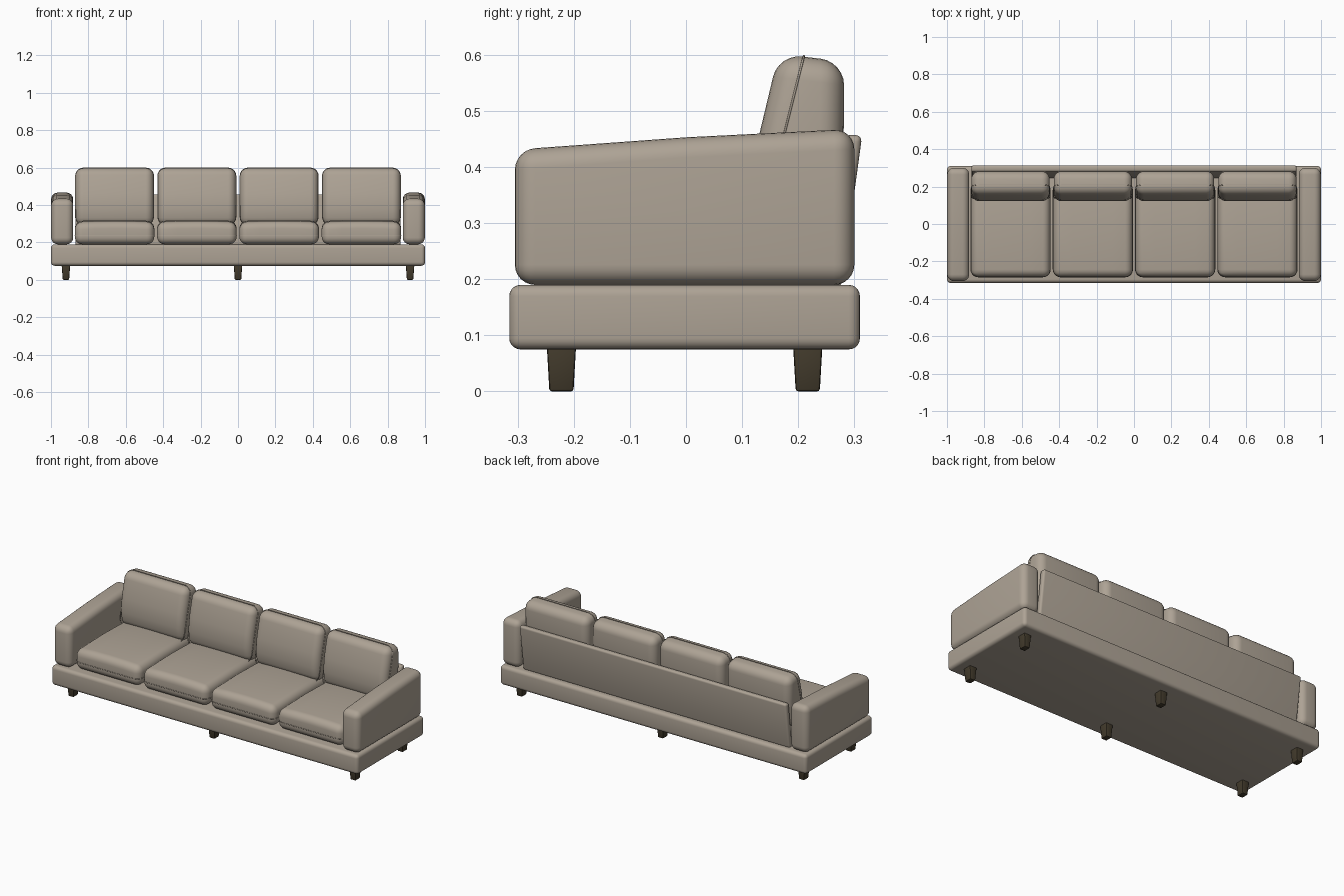
import bpy, bmesh, math

if "Cube" in bpy.data.objects:
    bpy.data.objects.remove(bpy.data.objects["Cube"], do_unlink=True)


def make_material(name, rgb):
    mat = bpy.data.materials.new(name)
    mat.use_nodes = True
    mat.diffuse_color = (*rgb, 1)
    bsdf = mat.node_tree.nodes["Principled BSDF"]
    bsdf.inputs["Base Color"].default_value = (*rgb, 1)
    bsdf.inputs["Roughness"].default_value = 0.8
    return mat


fabric = make_material("beige fabric", (0.42, 0.365, 0.30))
wood = make_material("dark wood", (0.055, 0.043, 0.025))


def finish(name, bm, mat, bevel, segments):
    """Turn a bmesh into a bevelled, smoothly shaded object."""
    bmesh.ops.recalc_face_normals(bm, faces=bm.faces)
    mesh = bpy.data.meshes.new(name)
    bm.to_mesh(mesh)
    bm.free()
    mesh.materials.append(mat)
    obj = bpy.data.objects.new(name, mesh)
    bpy.context.collection.objects.link(obj)
    mod = obj.modifiers.new("rounded edges", "BEVEL")
    mod.width = bevel
    mod.segments = segments
    mod.limit_method = "ANGLE"
    mod.angle_limit = math.radians(35)
    bpy.ops.object.select_all(action="DESELECT")
    obj.select_set(True)
    bpy.context.view_layer.objects.active = obj
    bpy.ops.object.modifier_apply(modifier=mod.name)
    bpy.ops.object.shade_smooth_by_angle(angle=math.radians(40))
    return obj


def prism(name, profile, x_mid, width, bevel, segments=6, crown=0):
    """Sweep a (y, z) profile along x; crown lifts the middle of the top."""
    bm = bmesh.new()
    z_mid = sum(z for y, z in profile) / len(profile)
    steps = 4 if crown else 1
    rings = []
    for i in range(steps + 1):
        u = 2 * i / steps - 1
        lift = crown * (1 - u * u)
        rings.append([bm.verts.new((x_mid + u * width / 2, y, z + (lift if z > z_mid else 0)))
                      for y, z in profile])
    n = len(profile)
    for a, b in zip(rings, rings[1:]):
        for j in range(n):
            k = (j + 1) % n
            bm.faces.new((a[j], a[k], b[k], b[j]))
    bm.faces.new(rings[0])
    bm.faces.new(rings[-1])
    return finish(name, bm, fabric, bevel, segments)


def seam(name, half_a, half_b, radius, place):
    """Thin piping around a rounded rectangle, put in space by place(a, b)."""
    points = []
    for corner, (sa, sb) in enumerate(((1, 1), (-1, 1), (-1, -1), (1, -1))):
        for i in range(6):
            t = math.radians(90 * corner + 18 * i)
            points.append(place(sa * (half_a - radius) + radius * math.cos(t),
                                sb * (half_b - radius) + radius * math.sin(t)))
    curve = bpy.data.curves.new(name, "CURVE")
    curve.dimensions = "3D"
    curve.bevel_depth = 0.002
    curve.bevel_resolution = 1
    spline = curve.splines.new("POLY")
    spline.points.add(len(points) - 1)
    for p, co in zip(spline.points, points):
        p.co = (*co, 1)
    spline.use_cyclic_u = True
    curve.materials.append(fabric)
    bpy.context.collection.objects.link(bpy.data.objects.new(name, curve))


# Plinth and leaning back panel
prism("base", [(-0.315, 0.075), (0.31, 0.075), (0.31, 0.19), (-0.315, 0.19)], 0, 2, 0.02, 5)
prism("back_panel", [(0.245, 0.185), (0.277, 0.185), (0.314, 0.457), (0.28, 0.457)],
      0, 1.74, 0.012, 4)

# Arms, rising towards the back
arm_profile = [(-0.305, 0.19), (0.3, 0.19), (0.3, 0.468), (0.0, 0.453), (-0.305, 0.431)]
for side, x in (("right", -0.94), ("left", 0.94)):
    prism(side + "_arm", arm_profile, x, 0.118, 0.036)

# Seat and back cushions with piping
seat_profile = [(-0.283, 0.19), (0.22, 0.19), (0.22, 0.308), (-0.03, 0.314), (-0.283, 0.308)]
back_profile = [(0.135, 0.29), (0.122, 0.38), (0.131, 0.46), (0.165, 0.602),
                (0.282, 0.588), (0.281, 0.45), (0.262, 0.29)]
for i in range(4):
    x = -0.66 + 0.44 * i
    n = str(i + 1)
    prism("seat_cushion_" + n, seat_profile, x, 0.425, 0.04, crown=0.006)
    prism("back_cushion_" + n, back_profile, x, 0.418, 0.042)
    seam("seat_seam_" + n, 0.2125, 0.2515, 0.04,
         lambda a, b: (x + a, b - 0.0315, 0.238))
    seam("back_seam_" + n, 0.209, 0.152, 0.042,
         lambda a, b: (x + a, 0.172 + 0.25 * b, 0.446 + b))

# Six tapered legs
for row, y in (("front", -0.222), ("back", 0.217)):
    for spot, x in (("right", -0.92), ("middle", 0), ("left", 0.92)):
        bm = bmesh.new()
        bmesh.ops.create_cube(bm, size=1)
        for v in bm.verts:
            top = v.co.z > 0
            v.co = (x + v.co.x * (0.046 if top else 0.034),
                    y + v.co.y * (0.052 if top else 0.043),
                    0.08 if top else 0)
        finish(row + "_" + spot + "_leg", bm, wood, 0.005, 2)
